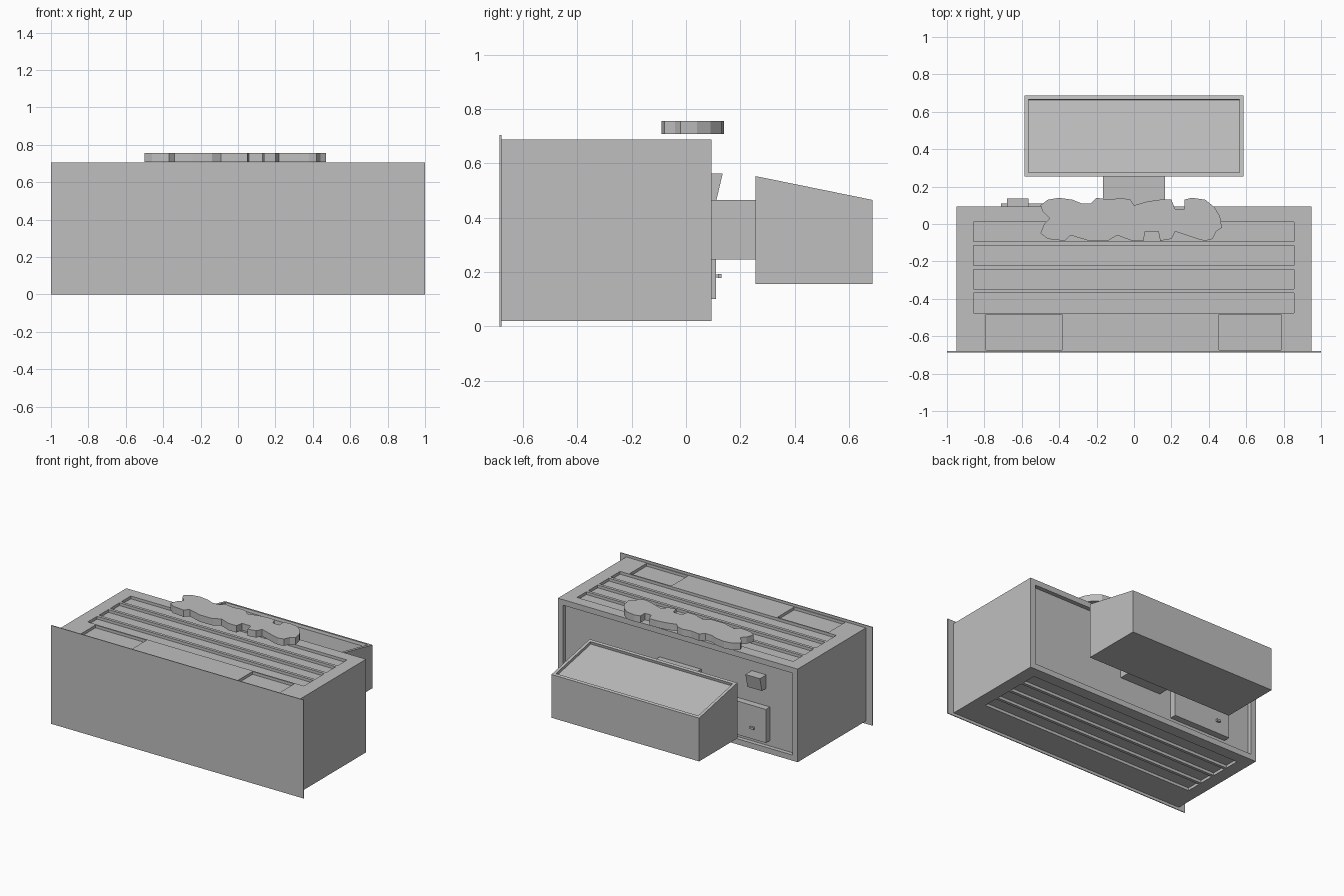
import bpy
import bmesh

if "Cube" in bpy.data.objects:
    bpy.data.objects.remove(bpy.data.objects["Cube"], do_unlink=True)

grey = bpy.data.materials.new("plain grey")
grey.use_nodes = True
grey.diffuse_color = (0.52, 0.52, 0.52, 1)
grey.node_tree.nodes["Principled BSDF"].inputs["Base Color"].default_value = grey.diffuse_color


def finish(bm, name):
    """Turn a bmesh into a named grey object."""
    bmesh.ops.recalc_face_normals(bm, faces=bm.faces)
    mesh = bpy.data.meshes.new(name)
    bm.to_mesh(mesh)
    bm.free()
    mesh.materials.append(grey)
    obj = bpy.data.objects.new(name, mesh)
    bpy.context.collection.objects.link(obj)
    return obj


def prism(bm, outline, offset):
    """Extrude a closed outline of 3D points along an offset."""
    face = bm.faces.new([bm.verts.new(p) for p in outline])
    new = bmesh.ops.extrude_face_region(bm, geom=[face])["geom"]
    verts = [g for g in new if isinstance(g, bmesh.types.BMVert)]
    bmesh.ops.translate(bm, verts=verts, vec=offset)


def add_box(bm, x, y, z):
    base = [(x[0], y[0], z[0]), (x[1], y[0], z[0]), (x[1], y[1], z[0]), (x[0], y[1], z[0])]
    prism(bm, base, (0, 0, z[1] - z[0]))


def box(name, x, y, z):
    bm = bmesh.new()
    add_box(bm, x, y, z)
    return finish(bm, name)


def side_profile(name, x, profile):
    """Extrude a (y, z) profile across x."""
    bm = bmesh.new()
    prism(bm, [(x[0], y, z) for y, z in profile], (x[1] - x[0], 0, 0))
    return bm


# Main cabinet and the thin oversized front sheet
FRONT, BACK, BOTTOM, TOP = -0.68, 0.093, 0.02, 0.687
DEPTH = 0.02
cabinet = box("cabinet", (-0.95, 0.95), (FRONT, BACK), (BOTTOM, TOP))
box("front_sheet", (-1, 1), (FRONT - 0.006, FRONT), (0, 0.705))

# Recesses: long slots above and below, two front pockets, back panel
cuts = bmesh.new()
for z in ((TOP - DEPTH, TOP + 0.1), (BOTTOM - 0.1, BOTTOM + DEPTH)):
    for i in range(4):
        y = 0.012 - 0.127 * i
        add_box(cuts, (-0.858, 0.855), (y - 0.106, y), z)
for x in ((-0.79, -0.385), (0.455, 0.785)):
    add_box(cuts, x, (FRONT + 0.005, -0.485), (TOP - DEPTH, TOP + 0.1))
add_box(cuts, (-0.91, 0.91), (BACK - 0.03, BACK + 0.1), (BOTTOM + 0.04, TOP - 0.04))
cutter = finish(cuts, "recess_cutter")
cutter.hide_render = True

mod = cabinet.modifiers.new("recesses", "BOOLEAN")
mod.operation = "DIFFERENCE"
mod.solver = "EXACT"
mod.object = cutter
bpy.context.view_layer.objects.active = cabinet
bpy.ops.object.modifier_apply(modifier=mod.name)
bpy.data.objects.remove(cutter, do_unlink=True)

# Neck and sloped rear hopper with a sunken lid
FLOOR = BACK - 0.03
box("hopper_neck", (-0.165, 0.165), (FLOOR, 0.255), (0.245, 0.465))
bm = side_profile("hopper", (-0.585, 0.585),
                  [(0.255, 0.155), (0.687, 0.155), (0.687, 0.465), (0.255, 0.553)])
bmesh.ops.recalc_face_normals(bm, faces=bm.faces)
lid = [f for f in bm.faces if f.normal.z > 0.5]
bmesh.ops.inset_region(bm, faces=lid, thickness=0.03)
bmesh.ops.inset_region(bm, faces=lid, thickness=0, depth=-DEPTH)
finish(bm, "hopper")

# Rear door with its knob, and the wedge-shaped tray above
box("rear_door", (-0.71, -0.255), (FLOOR, 0.11), (0.1, 0.34))
box("door_knob_stem", (-0.618, -0.602), (0.11, 0.12), (0.18, 0.19))
box("door_knob", (-0.625, -0.595), (0.117, 0.13), (0.178, 0.193))
finish(side_profile("rear_tray", (-0.68, -0.565),
                    [(FLOOR, 0.465), (0.112, 0.465), (0.135, 0.562), (FLOOR, 0.562)]),
       "rear_tray")

# Irregular slab hovering above the roof (outline in hundredths)
outline = [(-50, 10), (-46, 13), (-40, 14), (-33, 13), (-28, 11), (-23, 11), (-20, 14),
           (-13, 13), (-7, 14), (-2, 13), (0, 10), (7, 12), (14, 13), (20, 13),
           (22, 8), (27, 8), (27, 13), (31, 14), (38, 13), (43, 9), (46, 4),
           (47, -2), (44, -4), (42, -8), (38, -9), (34, -8), (28, -6), (22, -4),
           (20, -8), (14, -9), (14, -4), (7, -4), (5, -9), (-1, -9), (-2, -4),
           (-2, -8), (-9, -6), (-14, -9), (-24, -9), (-34, -6), (-37, -9), (-46, -8),
           (-50, -5), (-48, 0), (-45, 3), (-49, 7)]
# keep the notch between the two lower lobes open
outline[29:36] = [(14, -9), (13, -4), (6, -4), (5, -9), (-1, -9)]
bm = bmesh.new()
prism(bm, [(x / 100, y / 100, 0.707) for x, y in outline], (0, 0, 0.049))
finish(bm, "roof_slab")
